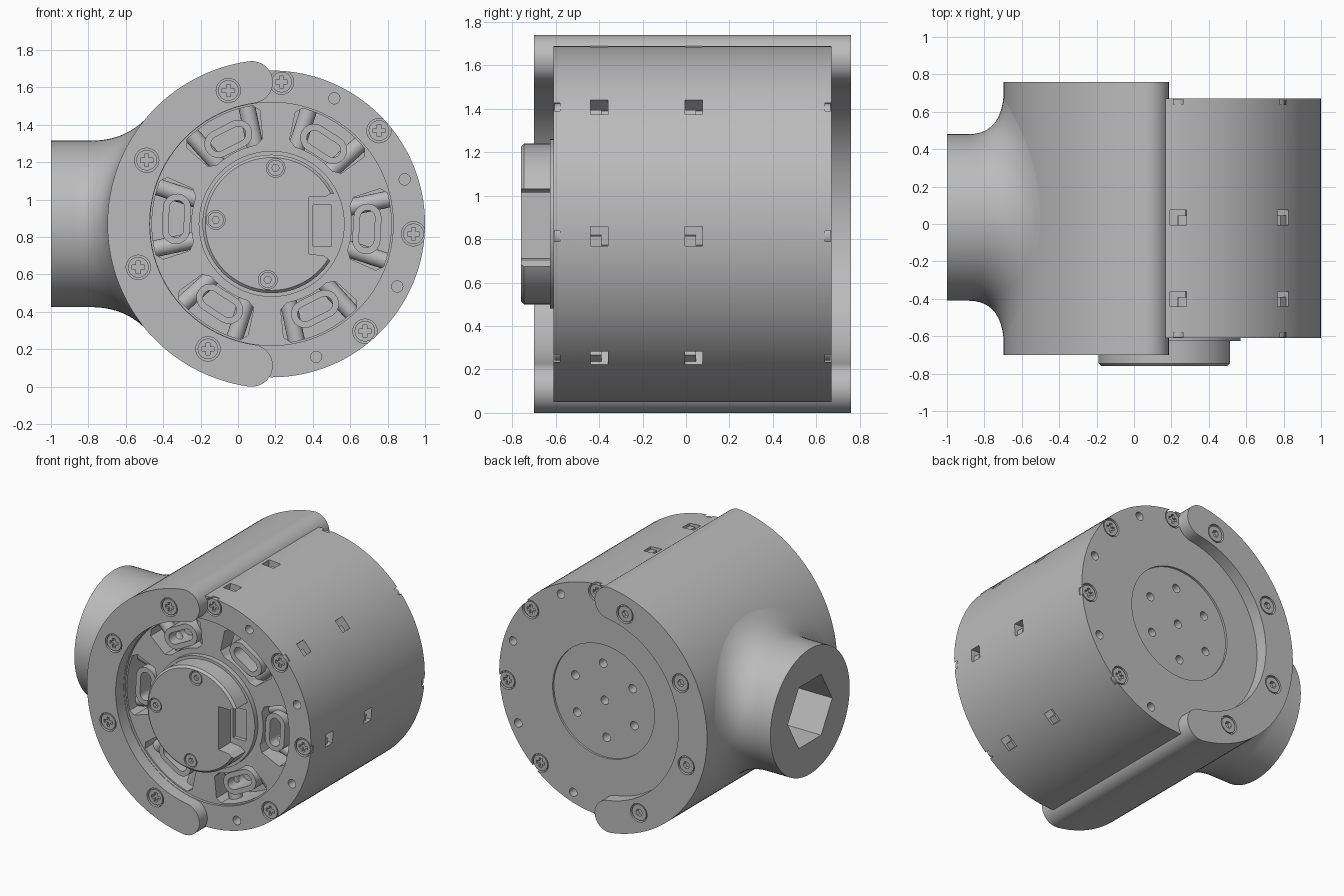
import bpy, bmesh
from math import sin, cos, pi, radians, sqrt
from mathutils import Matrix, Vector

cube = bpy.data.objects.get("Cube")
if cube:
    bpy.data.objects.remove(cube)

CX, CZ = 0.18, 0.87          # motor axis, running along y
FRONT, BACK = -0.61, 0.67    # motor end faces
LIP_FRONT, LIP_BACK = -0.70, 0.76

grey = bpy.data.materials.new("plain grey")
grey.use_nodes = True
grey.diffuse_color = (0.5, 0.5, 0.5, 1)
grey.node_tree.nodes["Principled BSDF"].inputs["Base Color"].default_value = (0.5, 0.5, 0.5, 1)
parts = []


def polar(r, deg):
    return Vector((r * cos(radians(deg)), r * sin(radians(deg))))


def arc(r, a, b, n):
    return [polar(r, a + (b - a) * i / n) for i in range(n + 1)]


def prism(bm, pts, y0, y1):
    """Extrude an outline, given around the motor axis, along y."""
    ends = [[bm.verts.new((CX + p[0], y, CZ + p[1])) for p in pts] for y in (y0, y1)]
    faces = [bm.faces.new(ends[0]), bm.faces.new(ends[1][::-1])]
    for i in range(len(pts)):
        j = (i + 1) % len(pts)
        faces.append(bm.faces.new((ends[0][i], ends[1][i], ends[1][j], ends[0][j])))
    bmesh.ops.recalc_face_normals(bm, faces=faces)


def disc(bm, r, y0, y1, at=(0, 0), n=96):
    prism(bm, [Vector(at) + polar(r, 360 * i / n) for i in range(n)], y0, y1)


def block(bm, deg, r0, r1, t0, t1, y0, y1):
    """Box turned to face outward at an angle around the axis."""
    u, v = polar(1, deg), polar(1, deg + 90)
    prism(bm, [u * r0 + v * t0, u * r1 + v * t0, u * r1 + v * t1, u * r0 + v * t1], y0, y1)


def mesh_object(name, bm):
    bmesh.ops.recalc_face_normals(bm, faces=bm.faces[:])
    me = bpy.data.meshes.new(name)
    bm.to_mesh(me)
    bm.free()
    ob = bpy.data.objects.new(name, me)
    bpy.context.collection.objects.link(ob)
    return ob


def make(name, bm):
    ob = mesh_object(name, bm)
    ob.data.materials.append(grey)
    parts.append(ob)
    return ob


def bake(ob):
    dg = bpy.context.evaluated_depsgraph_get()
    me = bpy.data.meshes.new_from_object(ob.evaluated_get(dg))
    ob.modifiers.clear()
    ob.data = me


def cut(ob, bm):
    cutter = mesh_object("cutter", bm)
    mod = ob.modifiers.new("cut", 'BOOLEAN')
    mod.operation, mod.solver, mod.object = 'DIFFERENCE', 'EXACT', cutter
    bake(ob)
    bpy.data.objects.remove(cutter)


heads, head_slots = bmesh.new(), bmesh.new()


def screw(bores, at, face, inward, r=0.065, cross=True):
    """Counterbored screw; inward is the y direction into the part."""
    def span(a, b):
        return sorted((face + inward * a, face + inward * b))
    disc(bores, r, *span(-0.02, 0.03), at, 24)
    disc(heads, r * 0.85, *span(0.004, 0.035), at, 24)
    if cross:
        a, b = r * 0.5, r * 0.17
        outline = [(a, -b), (a, b), (b, b), (b, a), (-b, a), (-b, b),
                   (-a, b), (-a, -b), (-b, -b), (-b, -a), (b, -a), (b, -b)]
        prism(head_slots, [Vector(at) + Vector(p) for p in outline], *span(-0.01, 0.022))
    else:
        disc(head_slots, r * 0.4, *span(-0.01, 0.03), at, 6)


# Motor body
bm = bmesh.new()
disc(bm, 0.82, FRONT, BACK, n=128)
body = make("motor_body", bm)

# Shallow recesses on both end faces
bm = bmesh.new()
disc(bm, 0.65, FRONT - 0.1, FRONT + 0.02)
disc(bm, 0.40, BACK - 0.015, BACK + 0.1)
cut(body, bm)

# Windows, screw bores, small holes and side pockets
bm = bmesh.new()
nuts = bmesh.new()
for k in range(6):
    mid = 57 + 60 * k
    prism(bm, [polar(0.46, mid - 21)] + arc(0.43, mid - 16, mid + 16, 8) + [polar(0.46, mid + 21)]
          + [polar(0.61, mid + 21)] + arc(0.64, mid + 18, mid - 18, 10) + [polar(0.61, mid - 21)],
          FRONT - 0.1, -0.37)
    disc(bm, 0.03, BACK - 0.1, BACK + 0.1, polar(0.26, 60 * k + 27), 20)
disc(bm, 0.03, BACK - 0.1, BACK + 0.1, n=20)
for k in range(4):
    a = 86 - 45 * k
    for face, inward in ((FRONT, 1), (BACK, -1)):
        screw(bm, polar(0.76, a), face, inward)
        disc(bm, 0.03, face - 0.08, face + 0.08, polar(0.75, a - 22.5), 20)
    for y in (-0.40, 0.035):
        block(bm, a, 0.74, 0.9, -0.045, 0.045, y - 0.04, y + 0.04)
        block(nuts, a, 0.73, 0.80, -0.046, 0.0, y - 0.041, y + 0.01)
cut(body, bm)
make("pocket_nuts", nuts)

# Coil parts seen inside the windows
loops, loop_holes, rods = bmesh.new(), bmesh.new(), bmesh.new()
for k in range(6):
    mid = 57 + 60 * k
    u, v = polar(1, mid), polar(1, mid + 90)
    for target, r, y0, y1 in ((loops, 0.075, -0.57, -0.36), (loop_holes, 0.04, -0.7, -0.40)):
        ends = [u * 0.51 + v * s * 0.06 for s in (1, -1)]
        prism(target, [ends[0] + p for p in arc(r, mid, mid + 180, 10)]
              + [ends[1] + p for p in arc(r, mid + 180, mid + 360, 10)], y0, y1)
    for side in (-15, 15):
        p = polar(0.53, mid + side)
        direction = Vector((p.x, 0, p.y))
        turn = direction.to_track_quat('Z', 'Y').to_matrix().to_4x4()
        bmesh.ops.create_cone(rods, cap_ends=True, segments=20, radius1=0.045, radius2=0.045, depth=0.24,
                              matrix=Matrix.Translation(direction + Vector((CX, -0.47, CZ))) @ turn)
cut(make("coil_loops", loops), loop_holes)
make("coil_rods", rods)

# C-shaped bracket with rounded ends, its lips gripping both motor faces
END, MID, HALF = 98, 0.765, 0.113
outline = arc(MID + HALF, END, 360 - END, 64)
outline += [polar(MID, 360 - END) + p for p in arc(HALF, 360 - END, 540 - END, 14)][1:-1]
outline += arc(MID - HALF, 360 - END, END, 64)
outline += [polar(MID, END) + p for p in arc(HALF, END + 180, END, -14 * -1)][1:-1][::1]
bm = bmesh.new()
# the last cap must bulge past the end of the arc, towards the motor side
cap = [polar(MID, END) + p for p in arc(HALF, END - 180, END, 14)][1:-1]
prism(bm, outline[:-len(cap)] + cap, LIP_FRONT, LIP_BACK)
bracket = make("bracket", bm)
bm = bmesh.new()
for k in range(4):
    at = polar(0.75, 108 + 45 * k)
    screw(bm, at, LIP_FRONT, 1)
    screw(bm, at, LIP_BACK, -1, cross=False)
cut(bracket, bm)

# Round neck flaring into the bracket, with a hexagonal socket
NECK_R, NECK_Y, N = 0.445, 0.035, 96
bm = bmesh.new()
columns = []
for i in range(N):
    phi = 2 * pi * i / N
    r2 = 0.58 + 0.12 * cos(phi) ** 2
    z2 = r2 * sin(phi)
    depth = sqrt((MID + HALF) ** 2 - z2 ** 2)
    x2 = CX - depth + 0.003
    x1 = x2 - z2 / depth * sin(phi) * (r2 - NECK_R)
    x0 = x1 - 0.19
    profile = [(-1, NECK_R)]
    for j in range(11):
        t = j / 10
        s = 1 - t
        profile.append((s * s * x0 + 2 * s * t * x1 + t * t * x2, s * s * NECK_R + 2 * s * t * NECK_R + t * t * r2))
    profile.append((-0.5, 0.3))
    columns.append([bm.verts.new((x, NECK_Y + r * cos(phi), CZ + r * sin(phi))) for x, r in profile])
for i in range(N):
    a, b = columns[i - 1], columns[i]
    for j in range(len(a) - 1):
        bm.faces.new((a[j], b[j], b[j + 1], a[j + 1]))
for j in (0, -1):
    bm.faces.new([c[j] for c in columns])
neck = make("neck", bm)
bm = bmesh.new()
bmesh.ops.create_cone(bm, cap_ends=True, segments=6, radius1=0.25, radius2=0.25, depth=0.6,
                      matrix=Matrix.Translation((-1.02, NECK_Y, CZ)) @ Matrix.Rotation(pi / 2, 4, 'Y'))
cut(neck, bm)

# Hub ring and chamfered front cap with a side notch
bm = bmesh.new()
disc(bm, 0.39, FRONT - 0.015, FRONT + 0.03)
hub = make("hub_ring", bm)
bm = bmesh.new()
disc(bm, 0.37, -0.76, FRONT)
front_cap = make("front_cap", bm)
bev = front_cap.modifiers.new("bevel", 'BEVEL')
bev.width, bev.segments, bev.limit_method = 0.015, 1, 'ANGLE'
bake(front_cap)
bm = bmesh.new()
prism(bm, [(0.2, -0.16), (0.28, -0.17), (0.33, -0.21), (0.5, -0.21),
           (0.5, 0.16), (0.31, 0.16), (0.29, 0.145), (0.2, 0.145)], -0.9, FRONT + 0.1)
for a in (86, 176, 266):
    screw(bm, polar(0.30, a), -0.76, 1, r=0.05, cross=False)
cut(front_cap, bm)
bm = bmesh.new()
block(bm, 0, 0.22, 0.32, -0.12, 0.1, -0.8, FRONT + 0.01)
cut(hub, bm)

# Screw heads gathered from all parts
cut(make("screw_heads", heads), head_slots)

# Smooth curved faces, keep hard edges
bpy.ops.object.select_all(action='DESELECT')
for ob in parts:
    ob.select_set(True)
bpy.context.view_layer.objects.active = parts[0]
bpy.ops.object.shade_smooth_by_angle(angle=radians(30))
